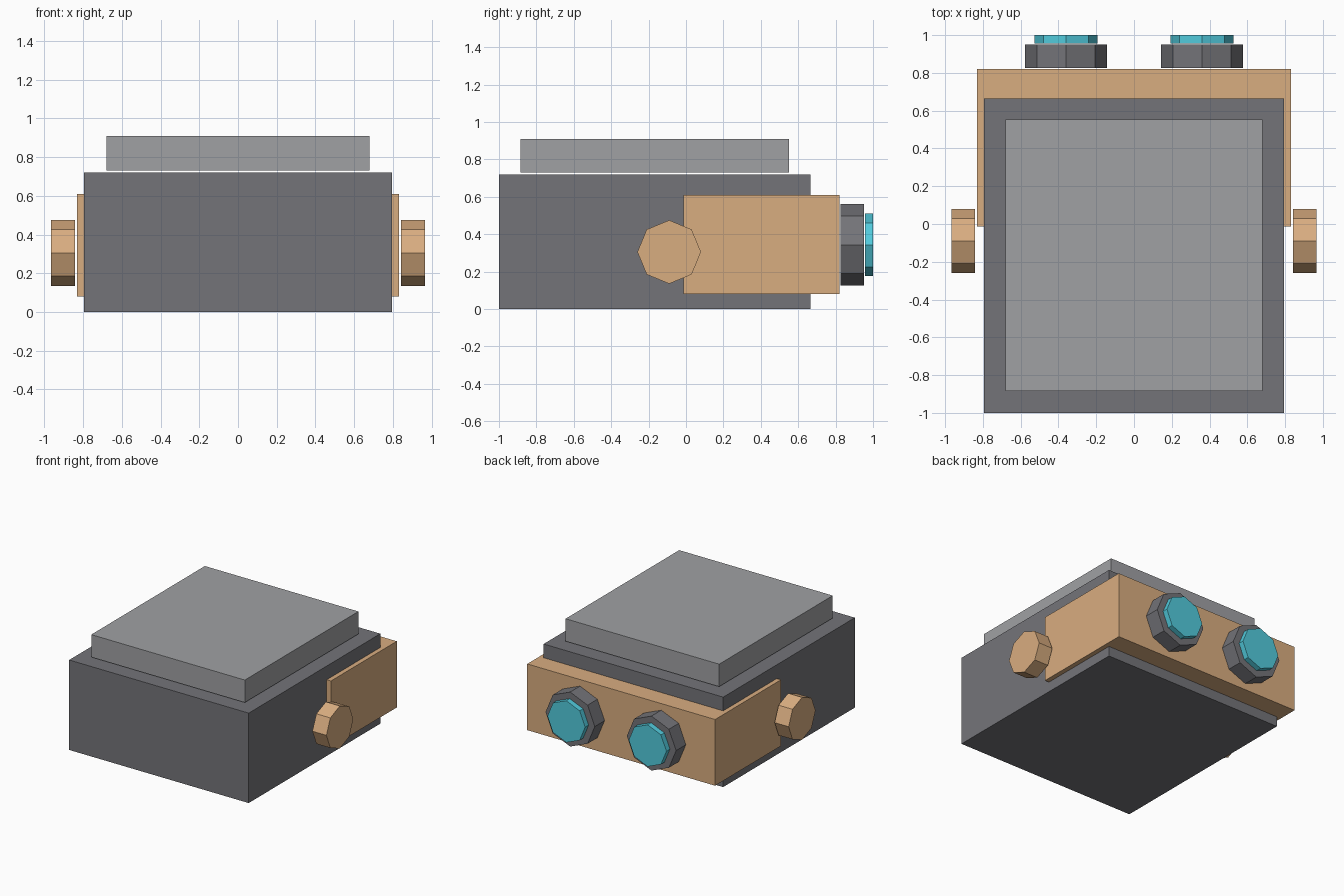
import bpy
import math

if "Cube" in bpy.data.objects:
    bpy.data.objects.remove(bpy.data.objects["Cube"])


def material(name, r, g, b):
    """Flat colour from 0-255 display values, stored as linear."""
    def lin(c):
        c /= 255
        return c / 12.92 if c <= 0.04045 else ((c + 0.055) / 1.055) ** 2.4
    m = bpy.data.materials.new(name)
    m.diffuse_color = (lin(r), lin(g), lin(b), 1)
    m.use_nodes = True
    m.node_tree.nodes["Principled BSDF"].inputs["Base Color"].default_value = m.diffuse_color
    return m


DARK = material("dark grey", 116, 116, 121)
LIGHT = material("light grey", 160, 161, 164)
TAN = material("tan", 217, 173, 128)
TEAL = material("teal", 82, 203, 221)


def finish(name, mat):
    ob = bpy.context.object
    ob.name = name
    ob.data.materials.append(mat)
    bpy.ops.object.transform_apply(location=False, rotation=True, scale=True)


def box(name, x, y, z, mat):
    """Box between (min, max) pairs on each axis."""
    spans = (x, y, z)
    bpy.ops.mesh.primitive_cube_add(size=1, location=[(a + b) / 2 for a, b in spans])
    bpy.context.object.scale = [b - a for a, b in spans]
    finish(name, mat)


def octagon(name, loc, radius, depth, rot, mat):
    """Eight-sided disc with corners on its main axes."""
    bpy.ops.mesh.primitive_cylinder_add(vertices=8, radius=radius, depth=depth,
                                        location=loc, rotation=rot)
    finish(name, mat)


# Main block, raised lid and the wrap-around rear band
box("body", (-0.795, 0.795), (-1, 0.665), (0, 0.72), DARK)
box("lid", (-0.68, 0.68), (-0.885, 0.552), (0.73, 0.91), LIGHT)
box("rear_band", (-0.832, 0.832), (-0.013, 0.82), (0.08, 0.61), TAN)

for side, s in (("left", -1), ("right", 1)):
    # Side bolt
    octagon(side + "_bolt", (s * 0.903, -0.09, 0.305), 0.17, 0.124,
            (0, math.pi / 2, 0), TAN)
    # Rear lamp housing and lens
    octagon(side + "_lamp_housing", (s * 0.36, 0.889, 0.343), 0.218, 0.124,
            (math.pi / 2, 0, 0), DARK)
    octagon(side + "_lamp_lens", (s * 0.36, 0.978, 0.343), 0.167, 0.044,
            (math.pi / 2, 0, 0), TEAL)
